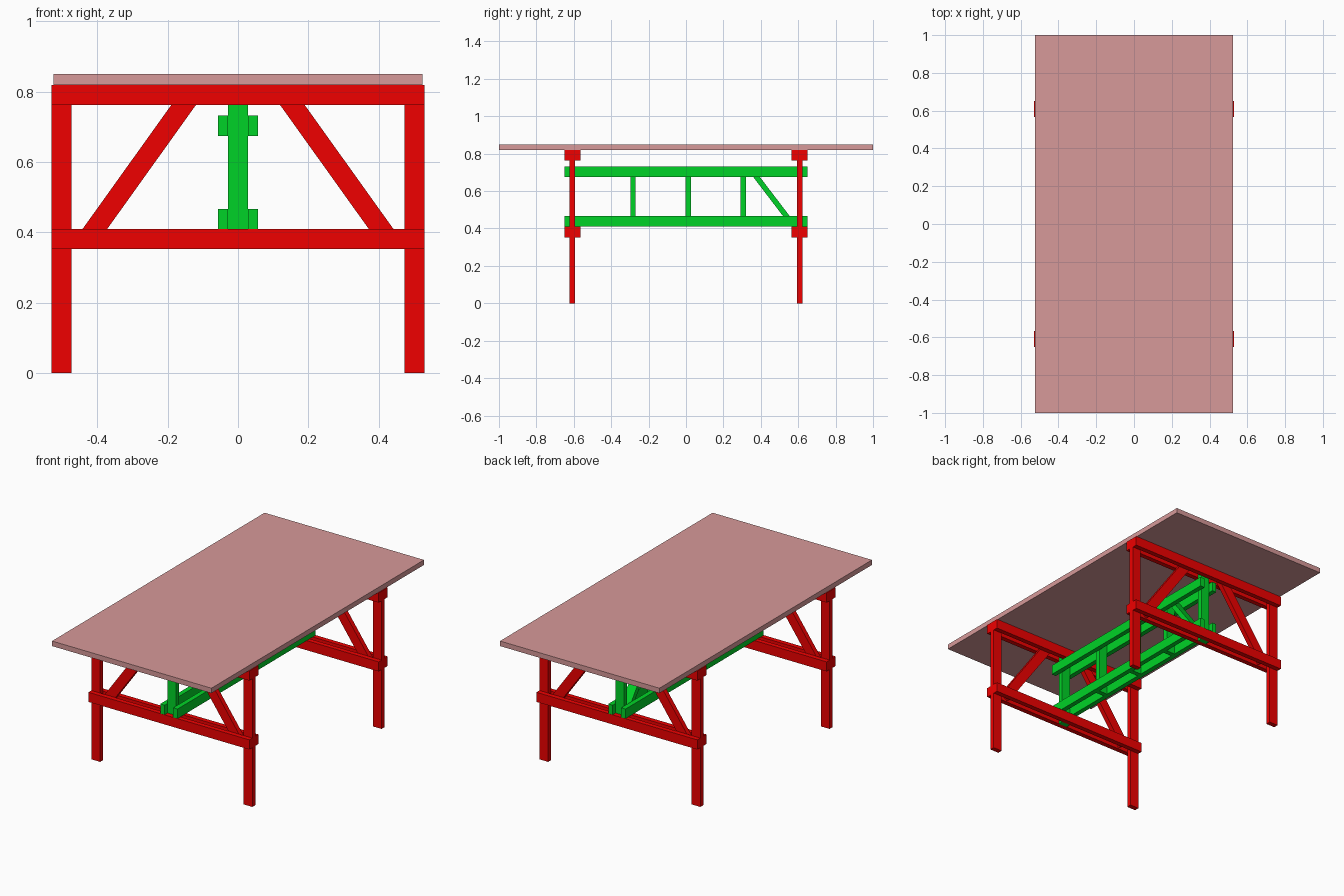
import bpy, math
from mathutils import Vector

if "Cube" in bpy.data.objects:
    bpy.data.objects.remove(bpy.data.objects["Cube"])

T, W = 0.0285, 0.057        # plank thickness and width
FRAME_Y = 0.608             # centre plane of each end frame


def material(name, rgb):
    m = bpy.data.materials.new(name)
    m.diffuse_color = (*rgb, 1)
    m.use_nodes = True
    m.node_tree.nodes["Principled BSDF"].inputs["Base Color"].default_value = m.diffuse_color
    return m


RED = material("red_paint", (0.87, 0.0, 0.0))
GREEN = material("green_paint", (0.0, 0.65, 0.02))
TOP = material("top_wood", (0.68, 0.32, 0.32))


def box(name, lo, hi, mat):
    """Axis-aligned plank between two corners."""
    lo, hi = Vector(lo), Vector(hi)
    bpy.ops.mesh.primitive_cube_add(size=1, location=(lo + hi) / 2)
    ob = bpy.context.object
    ob.name = name
    ob.scale = hi - lo
    ob.data.materials.append(mat)
    return ob


def brace(name, a, b, sx, sy, mat):
    """Sloping plank whose centre line runs from a to b."""
    a, b = Vector(a), Vector(b)
    d = b - a
    ob = box(name, (-sx / 2, -sy / 2, -d.length / 2), (sx / 2, sy / 2, d.length / 2), mat)
    ob.location = (a + b) / 2
    ob.rotation_euler = (-math.atan2(d.y, d.z), math.atan2(d.x, d.z), 0)
    return ob


# Table top
box("table_top", (-0.525, -1, 0.82), (0.525, 1, 0.85), TOP)

# Two end frames: legs, paired cross rails, diagonal braces, centre post
for end, s in (("front", -1), ("back", 1)):
    y = s * FRAME_Y
    for side, k in (("left", -1), ("right", 1)):
        x = k * (0.53 - W / 2)
        box(f"{end}_{side}_leg", (x - W / 2, y - T / 2, 0), (x + W / 2, y + T / 2, 0.82), RED)
        brace(f"{end}_{side}_brace", (k * 0.432, y, 0.375), (k * 0.130, y, 0.797), W, T, RED)
    for level, z in (("lower", 0.353), ("upper", 0.763)):
        for layer, o in (("inner", -s * T), ("outer", s * T)):
            box(f"{end}_{level}_{layer}_rail", (-0.53, y + o - T / 2, z),
                (0.53, y + o + T / 2, z + W), RED)
    box(f"{end}_centre_post", (-W / 2, y - T / 2, 0.353), (W / 2, y + T / 2, 0.82), GREEN)

# Long stretcher truss: paired beams, spacer posts and one diagonal
for level, z in (("lower", 0.41), ("upper", 0.675)):
    for side, k in (("left", -1), ("right", 1)):
        x = k * T * 1.5
        box(f"{level}_{side}_beam", (x - T / 2, -0.65, z), (x + T / 2, 0.65, z + W), GREEN)
for i, y in enumerate((-0.283, 0.012, 0.306)):
    box(f"truss_post_{i + 1}", (-W / 2, y - T / 2, 0.41), (W / 2, y + T / 2, 0.732), GREEN)
brace("truss_diagonal", (0, 0.559, 0.437), (0, 0.353, 0.707), W, T, GREEN)
